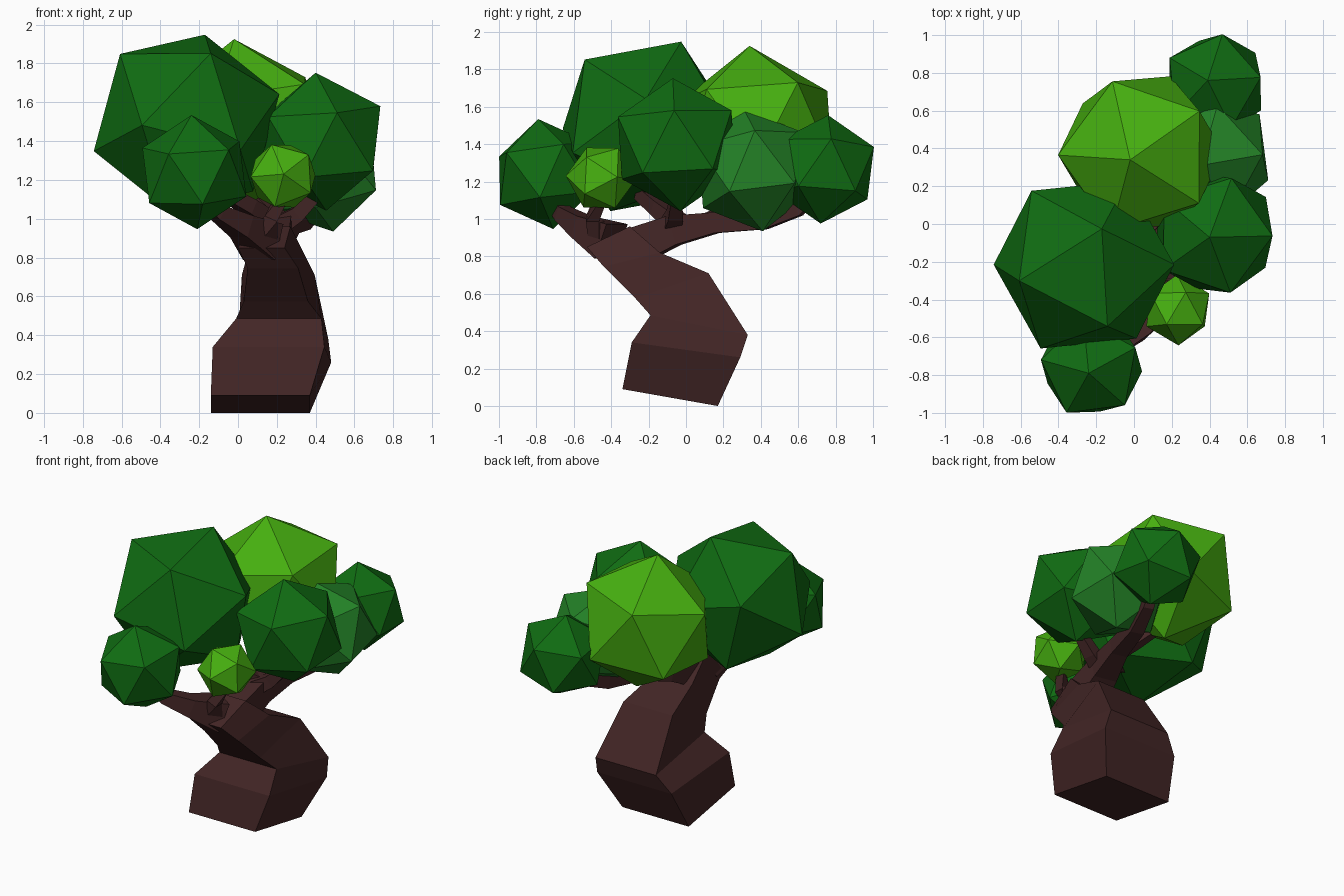
import bpy
import bmesh
from mathutils import Vector, Matrix

if "Cube" in bpy.data.objects:
    bpy.data.objects.remove(bpy.data.objects["Cube"], do_unlink=True)


def material(name, rgb):
    m = bpy.data.materials.new(name)
    m.use_nodes = True
    m.diffuse_color = (*rgb, 1)
    bsdf = m.node_tree.nodes["Principled BSDF"]
    bsdf.inputs["Base Color"].default_value = (*rgb, 1)
    bsdf.inputs["Roughness"].default_value = 0.9
    return m


BARK = material("bark brown", (0.056, 0.019, 0.019))
DARK = material("dark green", (0.005, 0.15, 0.006))
MID = material("mid green", (0.017, 0.225, 0.02))
LIME = material("lime green", (0.062, 0.43, 0.005))


def finish(bm, name, mat):
    bmesh.ops.recalc_face_normals(bm, faces=bm.faces)
    mesh = bpy.data.meshes.new(name)
    bm.to_mesh(mesh)
    bm.free()
    mesh.materials.append(mat)
    obj = bpy.data.objects.new(name, mesh)
    bpy.context.collection.objects.link(obj)
    return obj


def frame(a, b):
    """Axes with z along a, and x towards b."""
    z = Vector(a).normalized()
    x = (Vector(b) - z * Vector(b).dot(z)).normalized()
    return Matrix((x, z.cross(x), z)).transposed()


def foliage(name, mat, centre, radius, tip, second):
    """Icosahedron turned so two neighbouring corners point along tip and second."""
    bm = bmesh.new()
    bmesh.ops.create_icosphere(bm, subdivisions=1, radius=radius)
    pole = max(bm.verts, key=lambda v: v.co.z)
    side = pole.link_edges[0].other_vert(pole)
    turn = frame(tip, second) @ frame(pole.co, side.co).transposed()
    bmesh.ops.transform(bm, matrix=turn.to_4x4(), verts=bm.verts)
    finish(bm, name, mat).location = centre


def loft(name, rings):
    """Skin a run of four-cornered rings and cap both ends."""
    bm = bmesh.new()
    loops = [[bm.verts.new(p) for p in ring] for ring in rings]
    for a, b in zip(loops, loops[1:]):
        for i in range(4):
            j = (i + 1) % 4
            bm.faces.new((a[i], a[j], b[j], b[i]))
    bm.faces.new(loops[0])
    bm.faces.new(loops[-1])
    finish(bm, name, BARK)


def branch(name, path):
    """Square tube along points of (x, y, z, half width)."""
    pts = [Vector(p[:3]) for p in path]
    rings = []
    for i, p in enumerate(pts):
        d = (pts[min(i + 1, len(pts) - 1)] - pts[max(i - 1, 0)]).normalized()
        side = d.cross(Vector((0, 0, 1))).normalized()
        up = side.cross(d)
        w = path[i][3]
        rings.append([p + (side * a + up * b) * w
                      for a, b in ((-1, -1), (1, -1), (1, 1), (-1, 1))])
    loft(name, rings)


# Trunk: front edge (x from, x to, y, z), then back edge
trunk = [
    ((-.14, .37, -.34, .09), (-.14, .37, .17, 0)),
    ((-.13, .445, -.29, .34), (-.09, .48, .29, .26)),
    ((-.01, .43, -.19, .485), (0, .465, .33, .38)),
    ((.03, .36, -.27, .575), (.02, .395, .12, .71)),
    ((.05, .31, -.44, .745), (.05, .34, -.14, .82)),
    ((.0, .24, -.53, .85), (.06, .27, -.3, .96)),
]
loft("trunk", [[(f[0], *f[2:]), (f[1], *f[2:]), (b[1], *b[2:]), (b[0], *b[2:])]
               for f, b in trunk])

# Branches reaching into each clump
branch("front_branch", [(.13, -.4, .88, .1), (.02, -.56, .96, .06),
                        (-.1, -.66, 1.03, .04), (-.2, -.72, 1.12, .03)])
branch("small_branch", [(.14, -.46, .92, .05), (.17, -.5, 1.0, .035),
                        (.22, -.46, 1.1, .025)])
branch("back_branch", [(.17, -.28, .85, .1), (.2, -.06, .94, .08),
                       (.26, .16, .98, .055), (.33, .42, .99, .045),
                       (.39, .6, 1.05, .035), (.42, .7, 1.15, .025)])
branch("left_branch", [(.16, -.05, .98, .05), (.06, -.15, 1.06, .04),
                       (-.08, -.24, 1.14, .035)])
branch("right_branch", [(.2, -.08, .96, .05), (.3, -.06, 1.02, .04),
                        (.4, -.05, 1.12, .03)])
branch("upper_branch", [(.23, .1, .98, .04), (.16, .22, 1.04, .035),
                        (.08, .32, 1.12, .03)])

# Foliage clumps
foliage("large_left_foliage", DARK, (-.265, -.215, 1.495), .5,
        (.095, .19, .455), (.475, 0, .145))
foliage("large_back_foliage", LIME, (.036, .374, 1.465), .465,
        (-.056, -.034, .46), (.314, .226, .26))
foliage("right_foliage", DARK, (.427, -.05, 1.397), .357,
        (-.027, -.02, .353), (.308, -.013, .18))
foliage("mid_foliage", MID, (.42, .36, 1.26), .337,
        (.07, .05, -.325), (.29, -.12, -.14))
foliage("rear_foliage", DARK, (.43, .74, 1.265), .293,
        (-.04, .02, .288), (.035, .26, .135))
foliage("front_foliage", DARK, (-.225, -.75, 1.24), .297,
        (-.015, -.04, .295), (-.13, -.245, .095))
foliage("small_front_foliage", LIME, (.232, -.455, 1.22), .188,
        (.003, -.18, .01), (.15, -.075, .125))
